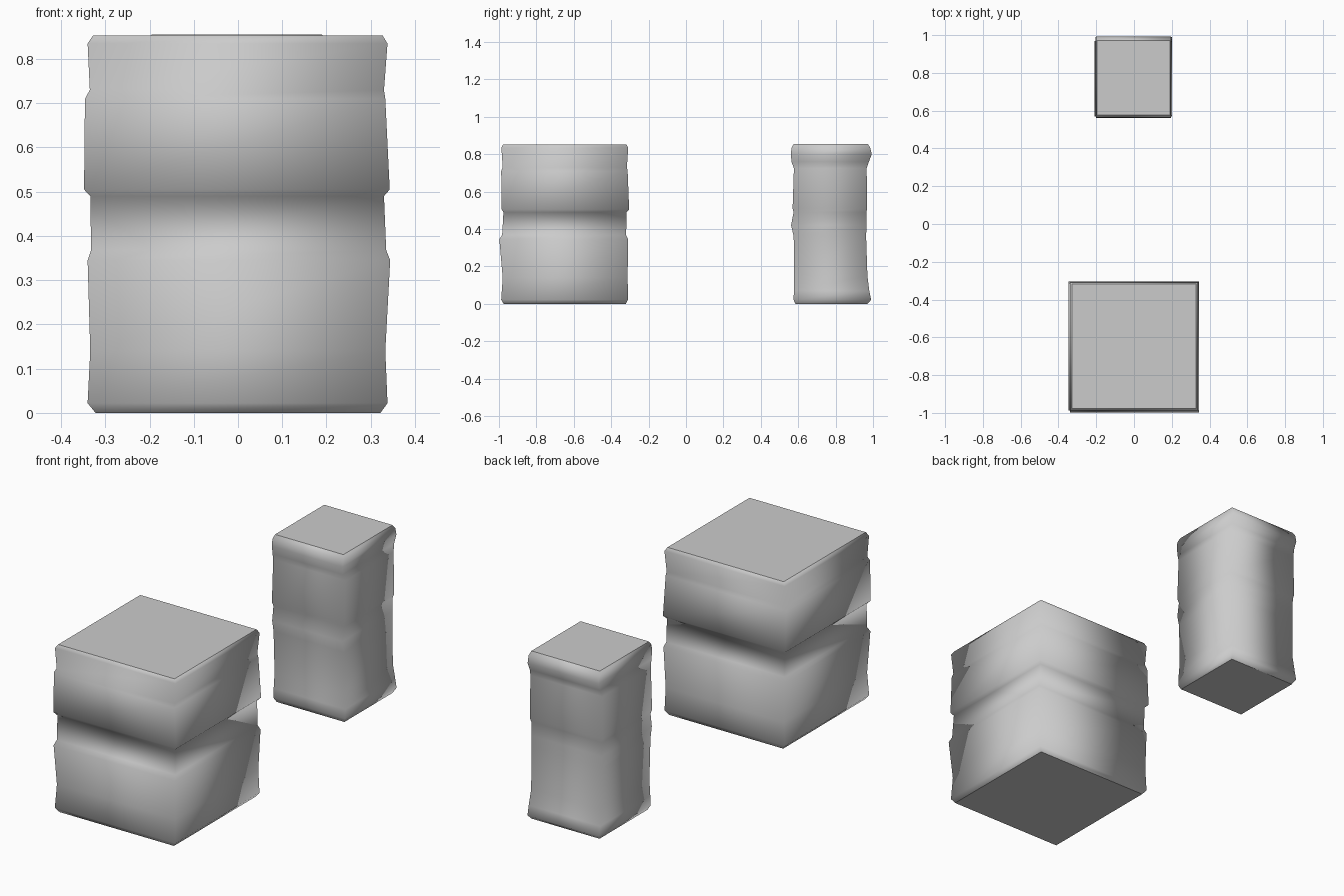
import bpy, bmesh


def pillar(name, rings):
    """Loft square rings (z, left, right, front, back) into a closed worn block."""
    bm = bmesh.new()
    loops = []
    for z, x0, x1, y0, y1 in rings:
        corners = ((x0, y0), (x1, y0), (x1, y1), (x0, y1))
        loops.append([bm.verts.new((x, y, z)) for x, y in corners])
    for low, high in zip(loops, loops[1:]):
        for i in range(4):
            j = (i + 1) % 4
            bm.faces.new((low[i], low[j], high[j], high[i])).smooth = True
    # flat end caps
    bm.faces.new(loops[0][::-1])
    bm.faces.new(loops[-1])
    bmesh.ops.recalc_face_normals(bm, faces=bm.faces)
    mesh = bpy.data.meshes.new(name)
    bm.to_mesh(mesh)
    bm.free()
    obj = bpy.data.objects.new(name, mesh)
    bpy.context.collection.objects.link(obj)
    return obj


# wide block at the front
pillar("wide_stone_block", [
    (0.000, -0.322, 0.322, -0.975, -0.322),
    (0.022, -0.340, 0.338, -0.988, -0.310),
    (0.140, -0.334, 0.333, -0.980, -0.312),
    (0.345, -0.340, 0.344, -0.998, -0.310),
    (0.368, -0.332, 0.335, -0.983, -0.320),
    (0.490, -0.334, 0.330, -0.976, -0.318),
    (0.505, -0.348, 0.343, -0.986, -0.304),
    (0.710, -0.346, 0.333, -0.988, -0.312),
    (0.730, -0.335, 0.330, -0.980, -0.316),
    (0.835, -0.340, 0.338, -0.987, -0.309),
    (0.853, -0.328, 0.327, -0.978, -0.318),
])

# narrow block at the back
pillar("narrow_stone_block", [
    (0.000, -0.192, 0.190, 0.585, 0.970),
    (0.022, -0.203, 0.200, 0.575, 0.990),
    (0.070, -0.203, 0.200, 0.577, 0.980),
    (0.150, -0.198, 0.193, 0.577, 0.970),
    (0.360, -0.203, 0.196, 0.576, 0.963),
    (0.420, -0.201, 0.195, 0.562, 0.965),
    (0.490, -0.203, 0.196, 0.575, 0.965),
    (0.510, -0.208, 0.202, 0.570, 0.968),
    (0.725, -0.206, 0.200, 0.577, 0.966),
    (0.760, -0.200, 0.195, 0.564, 0.978),
    (0.800, -0.202, 0.197, 0.561, 0.993),
    (0.835, -0.201, 0.197, 0.564, 0.985),
    (0.855, -0.195, 0.190, 0.577, 0.972),
])
